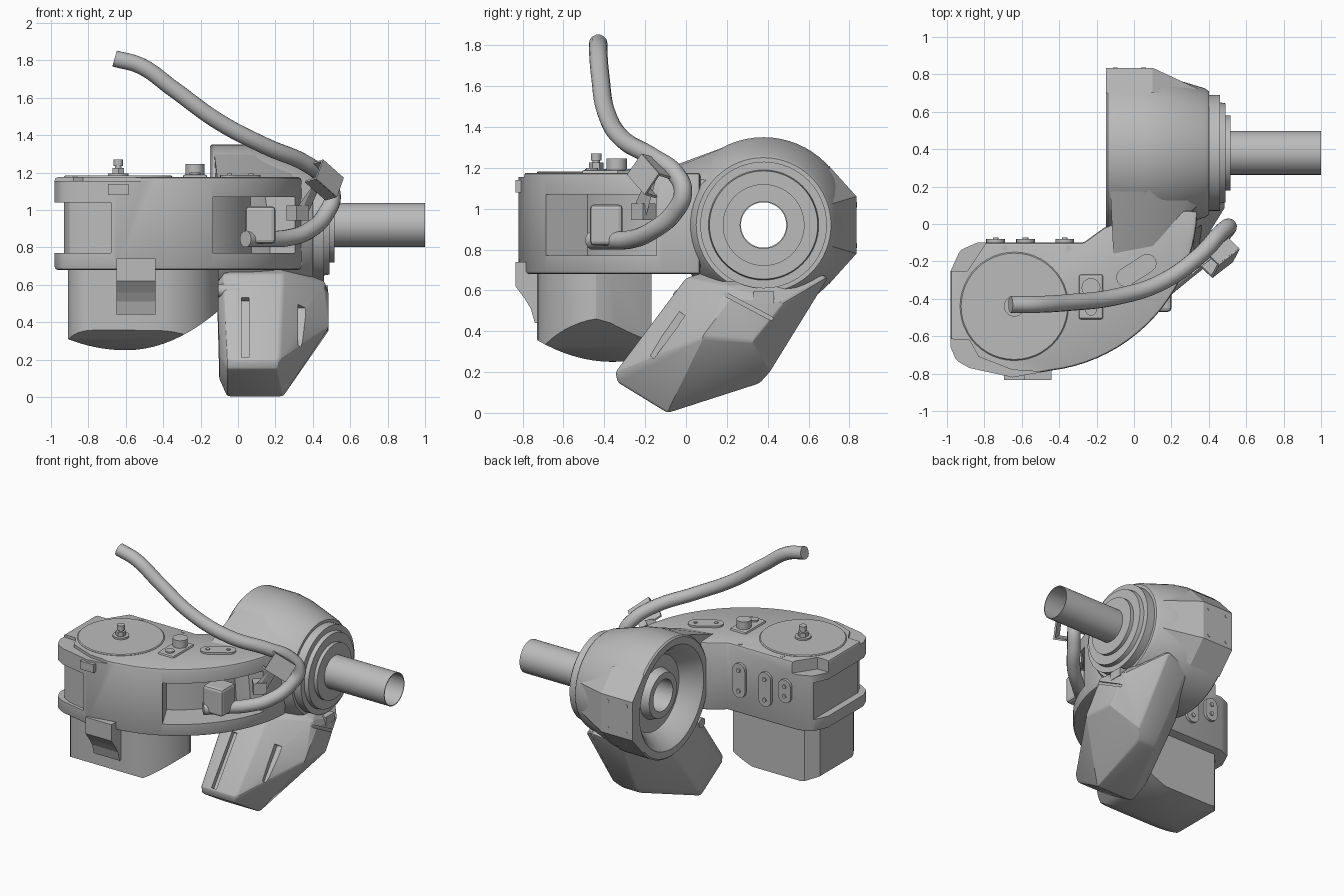
import bpy, bmesh
from math import sin, cos, pi, radians
from mathutils import Vector, Matrix

if "Cube" in bpy.data.objects:
    bpy.data.objects.remove(bpy.data.objects["Cube"])

grey = bpy.data.materials.new("cast_grey")
grey.use_nodes = True
grey.diffuse_color = (0.5, 0.5, 0.5, 1)
grey.node_tree.nodes["Principled BSDF"].inputs["Base Color"].default_value = (0.5, 0.5, 0.5, 1)


def finish(name, bm):
    bmesh.ops.recalc_face_normals(bm, faces=bm.faces[:])
    mesh = bpy.data.meshes.new(name)
    bm.to_mesh(mesh)
    bm.free()
    mesh.materials.append(grey)
    ob = bpy.data.objects.new(name, mesh)
    bpy.context.collection.objects.link(ob)
    return ob


def prism(name, pts, axis, lo, hi):
    """Extrude a flat outline along x, y or z."""
    put = {"x": lambda a, b, t: (t, a, b), "y": lambda a, b, t: (a, t, b), "z": lambda a, b, t: (a, b, t)}[axis]
    bm = bmesh.new()
    face = bm.faces.new([bm.verts.new(put(a, b, lo)) for a, b in pts])
    new = bmesh.ops.extrude_face_region(bm, geom=[face])["geom"]
    shift = Vector(put(0, 0, hi - lo))
    bmesh.ops.translate(bm, vec=shift, verts=[v for v in new if isinstance(v, bmesh.types.BMVert)])
    return finish(name, bm)


def hull(name, pts):
    bm = bmesh.new()
    for p in pts:
        bm.verts.new(p)
    bmesh.ops.convex_hull(bm, input=bm.verts[:])
    bmesh.ops.delete(bm, geom=[v for v in bm.verts if not v.link_faces], context="VERTS")
    bmesh.ops.dissolve_limit(bm, angle_limit=radians(2), verts=bm.verts[:], edges=bm.edges[:])
    return finish(name, bm)


def lathe(name, profile, steps=64, closed=False):
    """Turn (x, radius) points about the wrist axis."""
    bm = bmesh.new()
    vs = [bm.verts.new((x, AY + r, AZ)) for x, r in profile]
    es = [bm.edges.new(p) for p in zip(vs, vs[1:] + vs[:1] if closed else vs[1:])]
    bmesh.ops.spin(bm, geom=vs + es, cent=(0, AY, AZ), axis=(1, 0, 0), angle=2 * pi, steps=steps)
    bmesh.ops.remove_doubles(bm, verts=bm.verts[:], dist=0.0005)
    return finish(name, bm)


def box(name, centre, size, rot=Matrix()):
    bm = bmesh.new()
    bmesh.ops.create_cube(bm, size=1, matrix=Matrix.Translation(centre) @ rot @ Matrix.Diagonal((*size, 1)))
    return finish(name, bm)


def cyl(name, base, r, h, direction=(0, 0, 1), sides=32):
    d = Vector(direction).normalized()
    mat = Matrix.Translation(Vector(base) + d * h / 2) @ d.to_track_quat("Z", "Y").to_matrix().to_4x4()
    bm = bmesh.new()
    bmesh.ops.create_cone(bm, cap_ends=True, segments=sides, radius1=r, radius2=r, depth=h, matrix=mat)
    return smooth(finish(name, bm))


def apply(ob, kind, **settings):
    mod = ob.modifiers.new(kind, kind)
    for key, value in settings.items():
        setattr(mod, key, value)
    bpy.context.view_layer.objects.active = ob
    bpy.ops.object.modifier_apply(modifier=mod.name)
    return ob


def boolean(ob, other, operation="DIFFERENCE", keep=False):
    apply(ob, "BOOLEAN", object=other, operation=operation, solver="EXACT")
    if not keep:
        bpy.data.objects.remove(other)
    return ob


def bevel(ob, width, segments=2):
    return apply(ob, "BEVEL", width=width, segments=segments, limit_method="ANGLE", angle_limit=radians(28))


def smooth(ob, angle=32):
    bpy.ops.object.select_all(action="DESELECT")
    ob.select_set(True)
    bpy.context.view_layer.objects.active = ob
    bpy.ops.object.shade_smooth_by_angle(angle=radians(angle))
    return ob


def arc(cx, cy, r, a0, a1, n):
    return [(cx + r * cos(radians(a0 + (a1 - a0) * i / n)), cy + r * sin(radians(a0 + (a1 - a0) * i / n)))
            for i in range(n + 1)]


AY, AZ = 0.38, 0.92  # wrist axis runs along x

# cutter for the dished left side and the through bore
dish = lathe("dish_cutter", [(-0.3, 0), (-0.3, 0.37), (-0.15, 0.37), (-0.11, 0.33), (-0.02, 0.27), (-0.02, 0.18),
                             (-0.08, 0.16), (-0.08, 0.113), (0.6, 0.113), (0.6, 0)])
dish.hide_render = True

# curved arm body
outline = ([(-0.98, -0.66), (-0.95, -0.73), (-0.88, -0.77), (-0.65, -0.82)] + arc(-0.55, 0.1, 0.89, -83, -2, 20)
           + [(0.02, 0.08), (-0.11, 0.0), (-0.16, -0.02), (-0.27, -0.1), (-0.84, -0.1), (-0.93, -0.14), (-0.98, -0.25)])
arm = bevel(prism("arm_body", outline, "z", 0.68, 1.175), 0.015)
boolean(arm, prism("window", arc(-0.55, 0.1, 1.2, -62, -16, 14) + arc(-0.55, 0.1, 0.66, -16, -62, 14), "z", 0.77, 1.07))
boolean(arm, prism("end_recess", [(-1.1, 0), (-0.93, 0), (-0.93, -0.66), (-0.9, -0.72), (-0.84, -0.755), (-0.68, -0.79),
                                  (-0.68, -0.9), (-1.1, -0.9)], "z", 0.77, 1.04))
boolean(arm, prism("rear_notch", [(-1.1, 0), (-0.79, 0), (-0.79, -0.1), (-0.89, -0.25), (-1.1, -0.25)], "z", 1.09, 1.3))
boolean(arm, prism("front_notch", [(-1.1, -0.61), (-0.88, -0.62), (-0.83, -0.71), (-0.65, -0.78), (-0.5, -0.79),
                                   (-0.5, -0.9), (-1.1, -0.9)], "z", 1.155, 1.3))
smooth(boolean(arm, dish, keep=True))

# wrist drum
drum = lathe("wrist_drum", [(-0.15, 0), (-0.15, 0.42), (-0.14, 0.43), (0.06, 0.43), (0.15, 0.415), (0.38, 0.345),
                            (0.4, 0.33), (0.4, 0.31), (0.46, 0.31), (0.46, 0.27), (0.49, 0.265), (0.49, 0.2),
                            (0.515, 0.2), (0.515, 0)])
smooth(boolean(drum, dish, keep=True))

# shoulder blending arm into drum, and the rear mounting pad
shoulder = hull("shoulder", [(x, y, z) for x, y, z in (
    (-0.11, -0.17, 1.17), (0.1, -0.13, 1.17), (-0.11, 0.0, 1.22), (0.08, 0.0, 1.22), (-0.13, 0.25, 1.325),
    (0.08, 0.25, 1.325), (0.34, 0.2, 1.2), (0.34, 0.1, 1.14), (-0.11, -0.14, 0.72), (0.2, -0.1, 0.72),
    (0.33, 0.12, 0.75), (-0.11, 0.05, 0.72), (-0.11, 0.2, 1.0))])
smooth(boolean(shoulder, dish, keep=True), 40)
pad = hull("rear_pad", [(x, y, AZ + s * h) for s in (-1, 1) for x, y, h in (
    (-0.15, 0.835, 0.14), (0.1, 0.835, 0.14), (-0.15, 0.7, 0.29), (0.1, 0.7, 0.29), (0.39, 0.7, 0.1))])
boolean(pad, dish, keep=True)
for x in (-0.1, 0.05):
    for z in (0.82, 1.02):
        cyl("pad_bolt", (x, 0.828, z), 0.013, 0.01, (0, 1, 0), 12)

# hollow output shaft
smooth(lathe("output_shaft", [(0.38, 0.117), (1.0, 0.117), (1.0, 0.111), (0.38, 0.111)], closed=True))
box("flange_clip", (0.43, 0.38, 0.565), (0.1, 0.1, 0.06))

# lower motor housing
housing = hull("lower_housing", [
    (-0.08, 0.0, 0.66), (0.24, 0.0, 0.66), (0.46, 0.2, 0.62), (0.485, 0.22, 0.56), (0.47, 0.48, 0.54), (0.28, 0.7, 0.67),
    (0.08, 0.66, 0.62), (-0.11, 0.3, 0.46), (-0.11, 0.05, 0.62), (-0.06, -0.345, 0.2), (0.22, -0.345, 0.2),
    (-0.06, -0.335, 0.15), (0.21, -0.335, 0.15), (-0.06, -0.09, 0), (0.24, -0.09, 0), (-0.1, -0.22, 0.22),
    (-0.1, 0.0, 0.09), (0.26, 0.36, 0.145), (0.12, 0.36, 0.145), (0.3, 0.41, 0.2), (0.12, 0.41, 0.2),
    (0.485, 0.08, 0.37), (0.485, 0.33, 0.35), (0.2, 0.5, 0.72), (0.2, 0.2, 0.72)])
bevel(housing, 0.015)
tilt = Matrix.Rotation(radians(-36.5), 4, "X")
boolean(housing, box("front_slot", (0.04, -0.215, 0.37), (0.04, 0.06, 0.4), tilt))
boolean(housing, box("corner_slot", (0.34, -0.12, 0.4), (0.04, 0.1, 0.26), tilt))
boolean(housing, box("joint_groove", (0.49, 0.27, 0.54), (0.05, 0.5, 0.018), Matrix.Rotation(radians(-28), 4, "X")))
smooth(boolean(housing, dish), 20)
cyl("side_peg", (-0.11, -0.03, 0.57), 0.035, 0.12, (1, 0, 0))

# hanging motor with a rounded belly
plan = (arc(-0.78, -0.6, 0.13, 180, 270, 8) + [(-0.55, -0.73)] + arc(-0.45, -0.38, 0.35, -80, -10, 10)
        + [(-0.13, -0.37), (-0.26, -0.17), (-0.84, -0.17), (-0.91, -0.25)])
motor = prism("hanging_motor", plan, "z", 0.2, 0.7)
steps = [i / 20 for i in range(21)]
belly_front = [(d - 0.6, 0.25 + 0.62 * d * d + 0.24 * max(d, 0) ** 2) for d in (t - 0.4 for t in steps)]
boolean(motor, prism("belly_front", belly_front + [(0.4, 0.8), (-1, 0.8)], "y", -0.9, 0), "INTERSECT")
belly_side = [(d - 0.36, 0.25 + 0.78 * d * d) for d in (t * 0.7 - 0.45 for t in steps)]
boolean(motor, prism("belly_side", belly_side + [(-0.11, 0.8), (-0.81, 0.8)], "x", -1.1, 0.1), "INTERSECT")
smooth(motor)
prism("front_bracket", [(-0.835, 0.74), (-0.835, 0.62), (-0.79, 0.56), (-0.76, 0.51), (-0.74, 0.44), (-0.6, 0.44),
                        (-0.6, 0.74)], "x", -0.65, -0.44)
box("front_tab", (-0.64, -0.81, 1.11), (0.11, 0.05, 0.06))

# top cover with grease nipple
smooth(bevel(cyl("round_cover", (-0.64, -0.44, 1.15), 0.29, 0.033, sides=48), 0.006, 1))
for name, r, z, h, n in (("nipple_base", 0.055, 1.18, 0.015, 24), ("nipple_nut", 0.035, 1.19, 0.035, 6),
                         ("nipple_stem", 0.018, 1.22, 0.02, 16), ("nipple_tip", 0.026, 1.235, 0.035, 16)):
    cyl(name, (-0.64, -0.44, z), r, h, sides=n)

# breather plug and oblong plate on the arm top
bevel(box("plug_plate", (-0.23, -0.39, 1.175), (0.13, 0.24, 0.03)), 0.012)
cyl("breather_plug", (-0.23, -0.34, 1.18), 0.05, 0.065)
cyl("plate_screw", (-0.23, -0.46, 1.18), 0.03, 0.02)
ends = ((-0.045, -0.285), (0.07, -0.21))
smooth(hull("oblong_plate", [(x, y, z) for ex, ey in ends for x, y in arc(ex, ey, 0.05, 0, 345, 23) for z in (1.16, 1.188)]))
for x, y in ends:
    cyl("oblong_screw", (x, y, 1.18), 0.014, 0.014, sides=12)
for x in (-0.69, -0.35):
    cyl("edge_bolt", (x, -0.13, 1.165), 0.016, 0.012, sides=12)

# access covers on the inner wall
for x, z, h in ((-0.37, 0.93, 0.25), (-0.58, 0.92, 0.25), (-0.74, 0.95, 0.17)):
    lift = h / 2 - 0.05
    smooth(prism("access_cover", arc(x, z + lift, 0.05, 0, 180, 10) + arc(x, z - lift, 0.05, 180, 360, 10), "y", -0.11, -0.08))
    for s in (-1, 1):
        cyl("cover_screw", (x, -0.08, z + s * lift), 0.015, 0.008, (0, 1, 0), 12)

# connector inside the window
bevel(box("connector_block", (0.12, -0.39, 0.92), (0.16, 0.16, 0.2)), 0.02)
box("terminal_plate", (0.32, -0.21, 0.985), (0.09, 0.08, 0.08), Matrix.Rotation(radians(42), 4, "Z"))

# hose
path = [(0.04, -0.46, 0.845), (0.14, -0.37, 0.845), (0.26, -0.27, 0.85), (0.38, -0.17, 0.89), (0.47, -0.06, 0.98),
        (0.505, -0.015, 1.08), (0.46, -0.05, 1.17), (0.36, -0.16, 1.25), (0.15, -0.31, 1.34), (-0.1, -0.39, 1.47),
        (-0.35, -0.42, 1.65), (-0.52, -0.43, 1.77), (-0.66, -0.43, 1.81)]
curve = bpy.data.curves.new("hose", "CURVE")
curve.dimensions = "3D"
curve.bevel_depth, curve.bevel_resolution, curve.use_fill_caps = 0.045, 5, True
spline = curve.splines.new("BEZIER")
spline.bezier_points.add(len(path) - 1)
for point, co in zip(spline.bezier_points, path):
    point.co = co
    point.handle_left_type = point.handle_right_type = "AUTO"
curve.materials.append(grey)
bpy.context.collection.objects.link(bpy.data.objects.new("hose", curve))

# hose clamp: a channel of three plates and its arm
t = Vector((0.13, 0.1, -0.115)).normalized()
n = t.cross(Vector((0.07, 0.11, 0.12))).normalized()
b = n.cross(t)
frame = Matrix((t, n, b)).transposed().to_4x4()
mid = Vector((0.46, -0.18, 1.16))
for s in (-1, 1):
    box("clamp_side", mid + b * s * 0.06, (0.17, 0.08, 0.012), frame)
box("clamp_face", mid + n * 0.04, (0.17, 0.012, 0.13), frame)
hull("clamp_arm", [(x, y, z) for x, y, z in ((0.32, -0.25, 1.02), (0.36, -0.2, 1.02), (0.32, -0.25, 0.95), (0.36, -0.2, 0.95),
                   (0.4, -0.2, 1.13), (0.44, -0.15, 1.13))])
